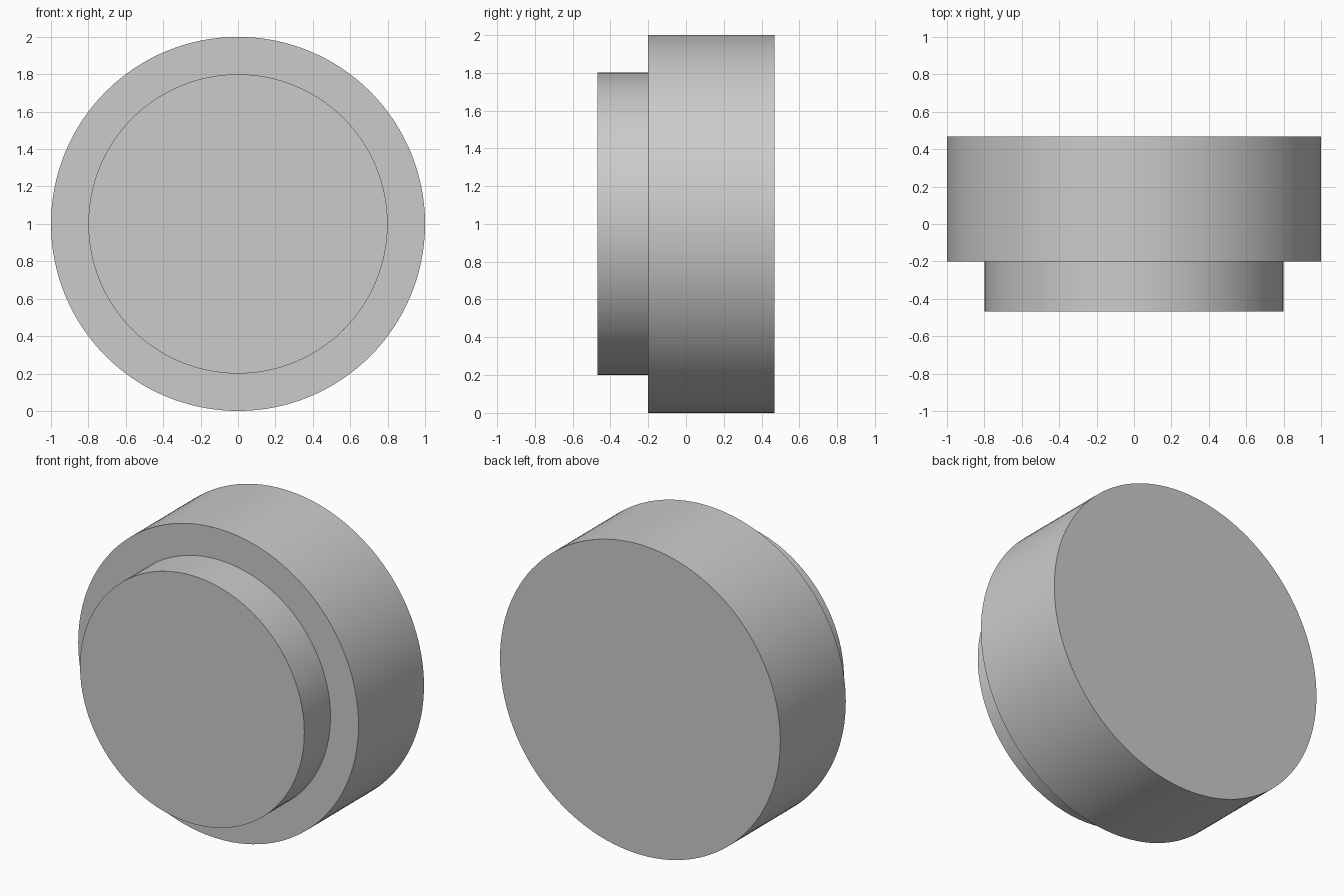
import bpy, bmesh, math

if "Cube" in bpy.data.objects:
    bpy.data.objects.remove(bpy.data.objects["Cube"])

SEGMENTS = 128
# Stepped profile: (radius, y) from front to back
PROFILE = [(0.8, -0.467), (0.8, -0.2), (1.0, -0.2), (1.0, 0.467)]


def ring(bm, radius, y):
    return [bm.verts.new((radius * math.sin(2 * math.pi * i / SEGMENTS), y,
                          1 + radius * math.cos(2 * math.pi * i / SEGMENTS)))
            for i in range(SEGMENTS)]


# Stepped disc: narrow front boss on a wide body
bm = bmesh.new()
rings = [ring(bm, r, y) for r, y in PROFILE]
for a, b in zip(rings, rings[1:]):
    for i in range(SEGMENTS):
        j = (i + 1) % SEGMENTS
        bm.faces.new((a[i], a[j], b[j], b[i]))

# Flat front and back caps
bm.faces.new(rings[0])
bm.faces.new(rings[-1])
bmesh.ops.recalc_face_normals(bm, faces=bm.faces[:])

mesh = bpy.data.meshes.new("stepped_disc")
bm.to_mesh(mesh)
bm.free()
disc = bpy.data.objects.new("stepped_disc", mesh)
bpy.context.collection.objects.link(disc)

# Smooth walls with sharp rims
bpy.context.view_layer.objects.active = disc
disc.select_set(True)
bpy.ops.object.shade_smooth_by_angle(angle=math.radians(30))
